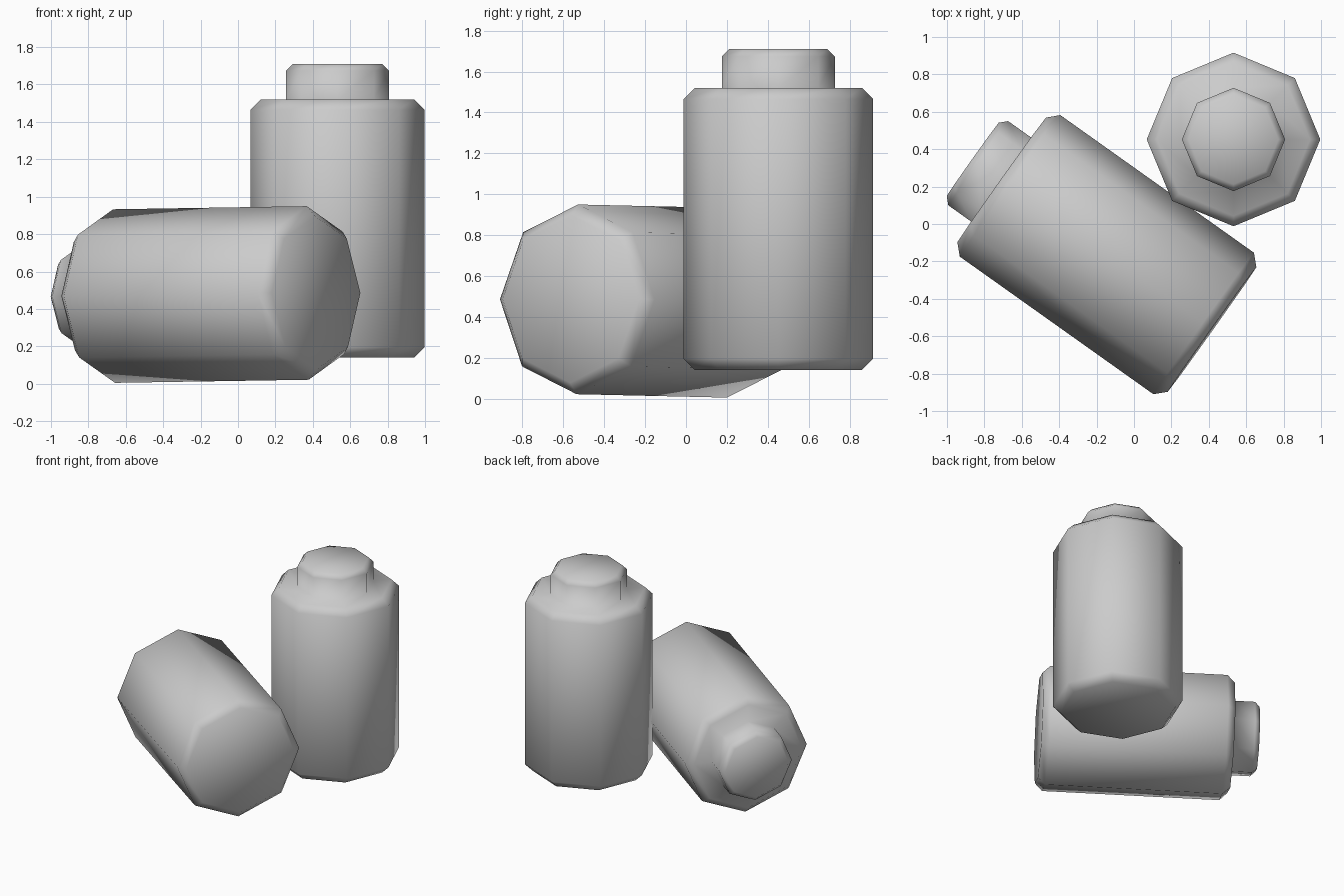
import bpy, bmesh, math
from mathutils import Matrix

if "Cube" in bpy.data.objects:
    bpy.data.objects.remove(bpy.data.objects["Cube"])

SIDES = 8
BODY_R, CAP_R, LENGTH, CAP_H = 0.464, 0.276, 1.38, 0.19
BEV, CAP_BEV = 0.055, 0.036

# Half profile (radius, height) of a capped cell, measured from the body centre
h = LENGTH / 2
PROFILE = [
    (BODY_R - BEV, -h), (BODY_R, -h + BEV),
    (BODY_R, h - BEV), (BODY_R - BEV, h),
    (CAP_R, h), (CAP_R, h + CAP_H - CAP_BEV),
    (CAP_R - CAP_BEV, h + CAP_H),
]


def capped_cell(name, location, azimuth=0.0, tilt=0.0):
    """Revolve the profile into an eight-sided, smooth-shaded closed solid."""
    bm = bmesh.new()
    rings = []
    for r, z in PROFILE:
        rings.append([bm.verts.new((r * math.cos(a), r * math.sin(a), z))
                      for a in (math.tau * i / SIDES for i in range(SIDES))])
    for low, high in zip(rings, rings[1:]):
        for i in range(SIDES):
            j = (i + 1) % SIDES
            bm.faces.new((low[i], low[j], high[j], high[i]))
    bm.faces.new(rings[0][::-1])
    bm.faces.new(rings[-1])
    for f in bm.faces:
        f.smooth = True
    mesh = bpy.data.meshes.new(name)
    bm.to_mesh(mesh)
    bm.free()
    obj = bpy.data.objects.new(name, mesh)
    bpy.context.collection.objects.link(obj)
    obj.matrix_world = (Matrix.Translation(location)
                        @ Matrix.Rotation(math.radians(azimuth), 4, 'Z')
                        @ Matrix.Rotation(math.radians(tilt), 4, 'Y'))
    return obj


# Standing cell
capped_cell("standing_battery", (0.532, 0.452, 0.83))

# Cell lying on its side, cap dipping slightly to the back left
capped_cell("lying_battery", (-0.145, -0.164, 0.477), azimuth=144.6, tilt=90.75)
